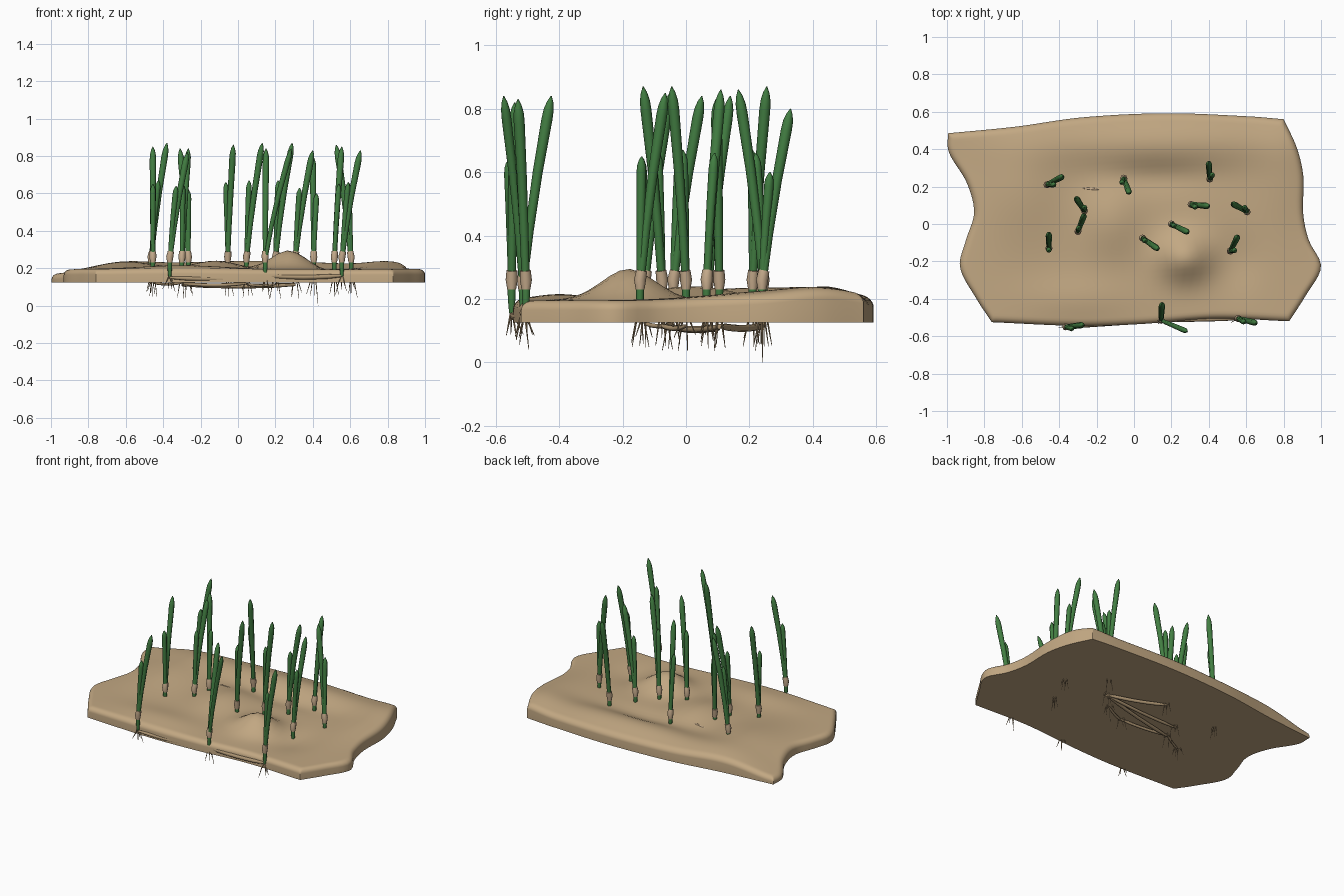
import bpy, bmesh, math, random
from mathutils import Vector

random.seed(4)
if "Cube" in bpy.data.objects:
    bpy.data.objects.remove(bpy.data.objects["Cube"], do_unlink=True)


def material(name, rgb):
    m = bpy.data.materials.new(name)
    m.use_nodes = True
    m.diffuse_color = (*rgb, 1)
    m.node_tree.nodes["Principled BSDF"].inputs["Base Color"].default_value = (*rgb, 1)
    return m


SAND = material("sand", (0.54, 0.39, 0.225))
GREEN = material("leaf green", (0.055, 0.21, 0.055))
SHEATH = material("pale sheath", (0.58, 0.42, 0.27))
ROOT = material("root tan", (0.42, 0.30, 0.17))
BOTTOM = 0.125


def finish(bm, name, mat, angle=50):
    bmesh.ops.recalc_face_normals(bm, faces=bm.faces)
    mesh = bpy.data.meshes.new(name)
    bm.to_mesh(mesh)
    bm.free()
    mesh.materials.append(mat)
    ob = bpy.data.objects.new(name, mesh)
    bpy.context.collection.objects.link(ob)
    bpy.ops.object.select_all(action='DESELECT')
    ob.select_set(True)
    bpy.context.view_layer.objects.active = ob
    bpy.ops.object.shade_smooth_by_angle(angle=math.radians(angle))
    return ob


def curve_at(pts, t):
    """Smooth interpolation through (parameter, value) pairs."""
    i = max(k for k in range(len(pts) - 1) if pts[k][0] <= t or k == 0)
    slope = lambda k: ((pts[min(k + 1, len(pts) - 1)][1] - pts[max(k - 1, 0)][1])
                       / (pts[min(k + 1, len(pts) - 1)][0] - pts[max(k - 1, 0)][0]))
    (a, p), (b, q) = pts[i], pts[i + 1]
    w, s = b - a, (t - a) / (b - a)
    return (p * (2*s**3 - 3*s**2 + 1) + slope(i) * w * (s**3 - 2*s**2 + s)
            + q * (3*s**2 - 2*s**3) + slope(i + 1) * w * (s**3 - s**2))


# Slab outline: each side as an offset along its length
FRONT = [(-1, -.525), (-.4, -.545), (0, -.535), (.5, -.505), (1, -.52)]
BACK = [(-1, .485), (-.6, .52), (-.2, .57), (.3, .592), (.8, .575), (1, .56)]
LEFT = [(0, -.76), (.12, -.84), (.29, -.93), (.43, -.9), (.58, -.855), (.74, -.895), (.9, -.99), (1, -.995)]
RIGHT = [(0, .83), (.13, .92), (.27, 1.0), (.4, .935), (.53, .905), (.72, .905), (.86, .87), (1, .8)]

# Dunes: x, y, height, spread x, spread y
DUNES = [(.27, -.18, .10, .13, .12), (-.6, .2, .04, .22, .3), (-.12, .02, .045, .16, .2),
         (.8, .3, .03, .15, .3), (.1, .43, .045, .7, .13), (-.3, -.4, .02, .3, .12),
         (.55, -.2, -.02, .12, .15), (.1, .25, -.02, .3, .08), (-1, .4, -.03, .2, .4)]


def ground(x, y):
    return .195 + sum(h * math.exp(-((x - a) / sx)**2 - ((y - b) / sy)**2) for a, b, h, sx, sy in DUNES)


# Sand slab: dune grid with a rounded rim, walls and a flat underside
NX, NY = 64, 48
bm = bmesh.new()
grid = []
for j in range(NY + 1):
    v = .5 + .5 * math.sin(math.pi * (j / NY - .5))
    row = []
    for i in range(NX + 1):
        u = math.sin(math.pi * (i / NX - .5))
        f, b = curve_at(FRONT, u), curve_at(BACK, u)
        l, r = curve_at(LEFT, v), curve_at(RIGHT, v)
        x, y = l + (r - l) * (u + 1) / 2, f + (b - f) * v
        edge = min(x - l, r - x, y - f, b - y, .035) / .035
        drop = .03 * (1 - math.sqrt(max(0, 1 - (1 - edge)**2)))
        row.append(bm.verts.new((x, y, ground(x, y) - drop)))
    grid.append(row)
for j in range(NY):
    for i in range(NX):
        bm.faces.new((grid[j][i], grid[j][i+1], grid[j+1][i+1], grid[j+1][i]))
rim = (grid[0][:-1] + [r[-1] for r in grid[:-1]] + grid[-1][:0:-1] + [r[0] for r in grid[:0:-1]])
low = [bm.verts.new((p.co.x, p.co.y, BOTTOM)) for p in rim]
for k in range(len(rim)):
    n = (k + 1) % len(rim)
    bm.faces.new((rim[k], low[k], low[n], rim[n]))
bm.faces.new(low)
finish(bm, "sand_slab", SAND)


def tube(bm, pts, radii, sides=8):
    """Capped tube lofted along points."""
    pts = [Vector(p) for p in pts]
    rings = []
    for k, (p, r) in enumerate(zip(pts, radii)):
        d = (pts[min(k + 1, len(pts) - 1)] - pts[max(k - 1, 0)]).normalized()
        side = d.cross(Vector((0, 1, 0)) if abs(d.y) < .8 else Vector((1, 0, 0))).normalized()
        up = d.cross(side)
        rings.append([bm.verts.new(p + r * (side * math.cos(a) + up * math.sin(a)))
                      for a in (math.tau * s / sides for s in range(sides))])
    for a, b in zip(rings, rings[1:]):
        for s in range(sides):
            n = (s + 1) % sides
            bm.faces.new((a[s], a[n], b[n], b[s]))
    bm.faces.new(rings[0])
    bm.faces.new(rings[-1])


def blade(bm, base, tip, width):
    base, tip = Vector(base), Vector(tip)
    steps = [0, .3, .6, .88, .93, .97, 1]
    swell = [.75, .85, .95, 1.05, .95, .6, .1]
    bow = Vector(((tip.x - base.x) * -.08, (tip.y - base.y) * -.08, 0))
    tube(bm, [base.lerp(tip, t) + bow * math.sin(math.pi * t) for t in steps],
         [width * s for s in swell])


# Shoots: base x, y, tall tip x, y, z, second tip x, y, z
SHOOTS = [
    (-.465, .21, -.38, .255, .87, -.425, .21, .67),
    (-.455, -.13, -.455, -.05, .85, -.455, -.14, .65),
    (-.265, .07, -.31, .14, .84, -.265, .09, .62),
    (-.30, -.04, -.265, .05, .84, -.295, -.02, .65),
    (-.055, .245, -.025, .165, .86, -.065, .22, .66),
    (.045, -.075, .13, -.135, .87, .06, -.09, .67),
    (.2, 0, .29, -.045, .87, .215, -.01, .67),
    (.305, .105, .40, .095, .83, .33, .09, .63),
    (.405, .24, .40, .33, .80, .42, .265, .60),
    (.605, .065, .525, .11, .86, .59, .09, .66),
    (.515, -.145, .555, -.065, .85, .54, -.14, .65),
    (.555, -.505, .655, -.53, .83, .59, -.525, .66),
    (.145, -.515, .15, -.425, .84, .285, -.575, .84),
    (-.365, -.55, -.27, -.54, .82, -.33, -.56, .64),
]
for n, (x, y, tx, ty, tz, sx, sy, sz) in enumerate(SHOOTS, 1):
    neck = Vector((x, y, .24))
    lean = Vector((tx - x, ty - y, 0))
    # Leaves and the short green stem
    bm = bmesh.new()
    tube(bm, [(x, y, .155), (x, y, .2), neck], [.008, .012, .013])
    blade(bm, neck, (tx, ty, tz), .0165)
    blade(bm, neck, (sx, sy, sz), .0145)
    finish(bm, f"leaves_{n}", GREEN)
    # Pale sheath around the leaf bases
    bm = bmesh.new()
    tube(bm, [(x, y, .23), neck + Vector((0, 0, .02)), neck + lean * .07 + Vector((0, 0, .05))],
         [.014, .019, .017])
    finish(bm, f"sheath_{n}", SHEATH)
    # Fan of thin roots
    bm = bmesh.new()
    for k in range(4):
        a = math.tau * (k + random.random() * .6) / 4
        out = Vector((math.cos(a), math.sin(a), 0))
        reach = random.uniform(.02, .04)
        end = 0 if n == 9 and k == 0 else random.uniform(.035, .09)
        tube(bm, [(x, y, .17), Vector((x, y, .125)) + out * reach * .5, Vector((x, y, end)) + out * reach],
             [.004, .003, .001], 5)
    finish(bm, f"roots_{n}", ROOT)

# Runners joining the shoots: first, second, height, thickness
RUNNERS = [(8, 5, .115, .011), (8, 3, .113, .010), (8, 4, .111, .011), (6, 4, .118, .009),
           (7, 6, .115, .008), (13, 12, .16, .012), (14, 13, .15, .011), (2, 4, .122, .007)]
for n, (a, b, z, r) in enumerate(RUNNERS, 1):
    p = Vector((*SHOOTS[a - 1][:2], z))
    q = Vector((*SHOOTS[b - 1][:2], z))
    sag = Vector((0, 0, -.008))
    bm = bmesh.new()
    tube(bm, [p.lerp(q, t / 6) + sag * math.sin(math.pi * t / 6) for t in range(7)],
         [r * .6] + [r] * 5 + [r * .6])
    finish(bm, f"runner_{n}", ROOT)

# Runner just breaking the surface
bm = bmesh.new()
tube(bm, [(x, .195 - .1 * (x + .3), ground(x, .18) - .004) for x in (-.29, -.25, -.21, -.17)],
     [.002, .006, .006, .002])
finish(bm, "surface_runner", SHEATH)
